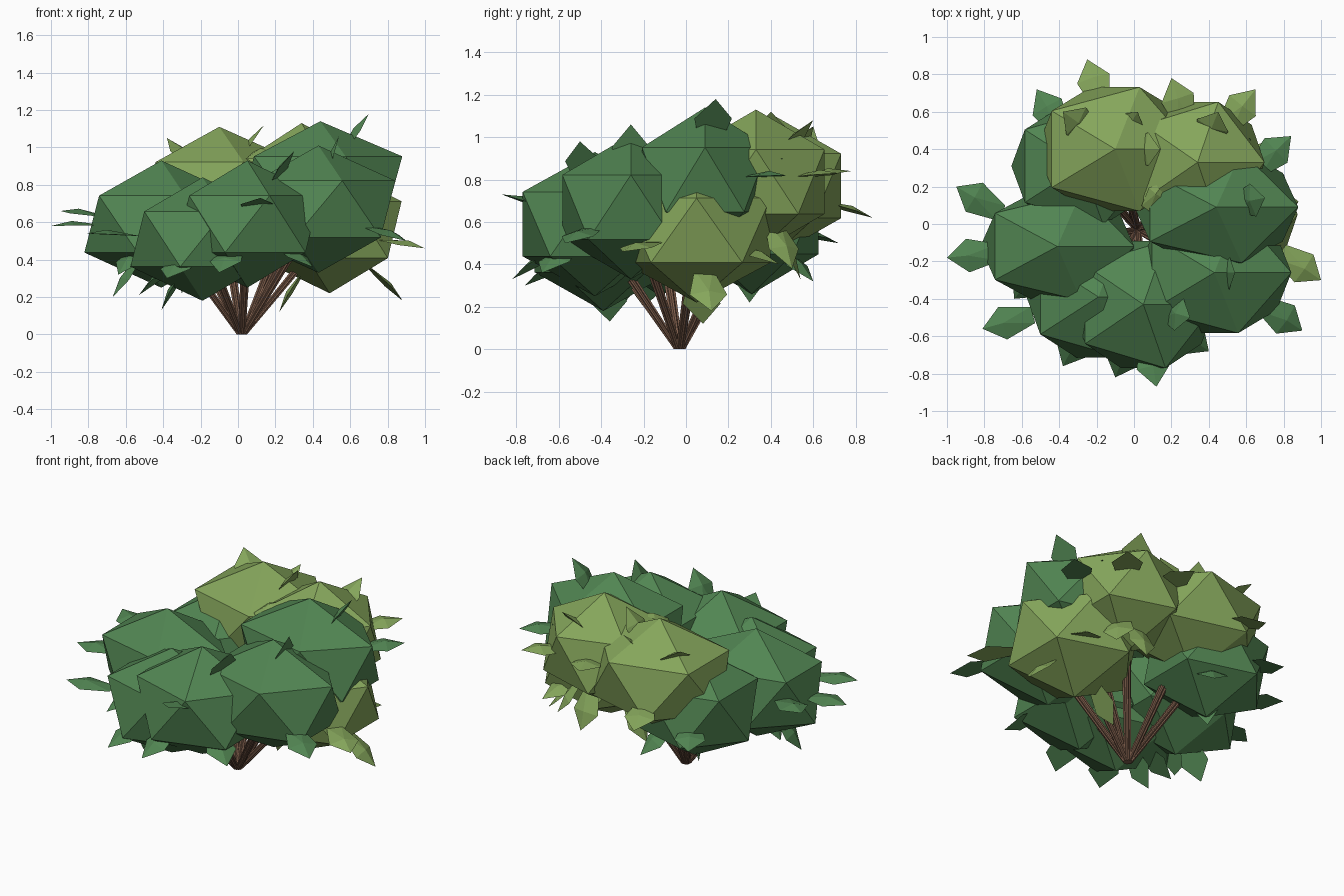
import bpy, bmesh, math
from mathutils import Vector, Matrix

if "Cube" in bpy.data.objects:
    bpy.data.objects.remove(bpy.data.objects["Cube"])


def make_material(name, colour):
    mat = bpy.data.materials.new(name)
    mat.use_nodes = True
    rgba = (*colour, 1)
    mat.diffuse_color = rgba
    mat.node_tree.nodes["Principled BSDF"].inputs["Base Color"].default_value = rgba
    return mat


GREEN = make_material("deep leaf green", (.083, .235, .085))
OLIVE = make_material("light olive green", (.235, .38, .105))
BROWN = make_material("bark brown", (.205, .11, .07))


def finish(name, bm, mat):
    bmesh.ops.recalc_face_normals(bm, faces=bm.faces[:])
    mesh = bpy.data.meshes.new(name)
    bm.to_mesh(mesh)
    bm.free()
    mesh.materials.append(mat)
    obj = bpy.data.objects.new(name, mesh)
    bpy.context.collection.objects.link(obj)
    return obj


def foliage_clump(name, mat, centre, radii):
    """Faceted, slightly flattened ball of foliage."""
    bm = bmesh.new()
    matrix = Matrix.Translation(centre) @ Matrix.Diagonal((*radii, 1))
    bmesh.ops.create_icosphere(bm, subdivisions=1, radius=1, matrix=matrix)
    return finish(name, bm, mat)


def leaf(name, mat, tip, direction, length=.28, width=.09, fold=.025):
    """Kite-shaped leaf with a raised midrib, lying across the direction."""
    along = direction.normalized()
    side = Vector((0, 0, 1)).cross(along).normalized()
    up = along.cross(side)
    base = tip - along * length
    middle = base + along * length * .6
    foot_side = side * width * .5
    bm = bmesh.new()
    rim = [bm.verts.new(p) for p in (base - foot_side, middle - side * width, tip,
                                     middle + side * width, base + foot_side)]
    ridge = bm.verts.new(middle + up * fold)
    for a, b in zip(rim, rim[1:] + rim[:1]):
        bm.faces.new((a, b, ridge))
    bm.faces.new(rim[::-1])
    return finish(name, bm, mat)


def branch(name, foot, head, foot_radius, head_radius, ribs=8):
    """Fluted stick, cut level at both ends."""
    bm = bmesh.new()
    rings = []
    for centre, radius in ((foot, foot_radius), (head, head_radius)):
        ring = []
        for i in range(ribs * 2):
            angle = math.pi * i / ribs
            r = radius * (1 if i % 2 else .75)
            ring.append(bm.verts.new(centre + Vector((math.cos(angle), math.sin(angle), 0)) * r))
        rings.append(ring)
    low, high = rings
    for i in range(ribs * 2):
        bm.faces.new((low[i - 1], low[i], high[i], high[i - 1]))
    bm.faces.new(low[::-1])
    bm.faces.new(high)
    return finish(name, bm, BROWN)


# Foliage clumps: name, material, centre, radii
clumps = [
    ("right_side", GREEN, (-.41, -.12, .59), (.46, .34, .34)),
    ("front_right", GREEN, (-.19, -.39, .51), (.43, .38, .33)),
    ("front", GREEN, (.05, -.43, .59), (.43, .4, .34)),
    ("front_left", GREEN, (.43, -.26, .67), (.46, .38, .34)),
    ("left_side", GREEN, (.44, .09, .8), (.49, .35, .34)),
    ("back_right", GREEN, (-.28, .31, .6), (.42, .37, .34)),
    ("low_left", OLIVE, (.49, .05, .56), (.43, .41, .34)),
    ("back", OLIVE, (-.1, .4, .77), (.47, .39, .34)),
    ("back_left", OLIVE, (.34, .33, .79), (.4, .38, .34)),
]

# Leaf tips sticking out of each clump
leaf_tips = {
    "right_side": [(-.95, .2, .66), (-1, -.18, .58), (-.67, -.2, .2), (-.64, -.4, .32)],
    "front_right": [(-.81, -.56, .54), (-.53, -.3, .21), (-.41, -.36, .13), (-.38, -.76, .3)],
    "front": [(-.1, -.82, .33), (.12, -.87, .73), (.3, -.5, .98), (.4, -.68, .36)],
    "front_left": [(.9, -.57, .5), (.54, -.26, 1.06)],
    "left_side": [(.7, .14, 1.18), (.84, .47, .82), (.62, .46, .9)],
    "back_right": [(-.52, .72, .5), (-.3, .3, .22), (-.1, .6, .32)],
    "low_left": [(1, -.3, .46), (.88, .12, .18), (.22, .08, .12), (.7, .44, .4)],
    "back": [(-.25, .88, .62), (-.38, .6, 1.05), (.14, .4, 1.12), (.02, .6, 1.05)],
    "back_left": [(.65, .72, .83), (.2, .78, .84), (.45, .6, 1.08), (.55, .5, .38), (.36, .54, .33)],
}

foot = Vector((.02, -.03, 0))
for name, mat, centre, radii in clumps:
    foliage_clump(name + "_clump", mat, centre, radii)
    head = Vector(centre)
    # One branch climbs into each clump
    branch("branch_to_" + name, foot + Vector((head.x, head.y, 0)) * .02, head, .02, .032)
    for i, tip in enumerate(leaf_tips[name]):
        tip = Vector(tip)
        leaf(f"{name}_leaf_{i + 1}", mat, tip, tip - head)

# Small leaves resting nearly flat against the clump tops
resting = [
    (GREEN, (-.1, -.66, .71)), (GREEN, (.2, -.66, .72)), (GREEN, (.55, -.47, .83)),
    (GREEN, (-.42, -.52, .7)), (OLIVE, (.16, .22, 1)), (OLIVE, (.66, .36, .95)),
]
for i, (mat, tip) in enumerate(resting):
    leaf(f"resting_leaf_{i + 1}", mat, Vector(tip), Vector((tip[0], tip[1], .1)), .18, .05, .02)
